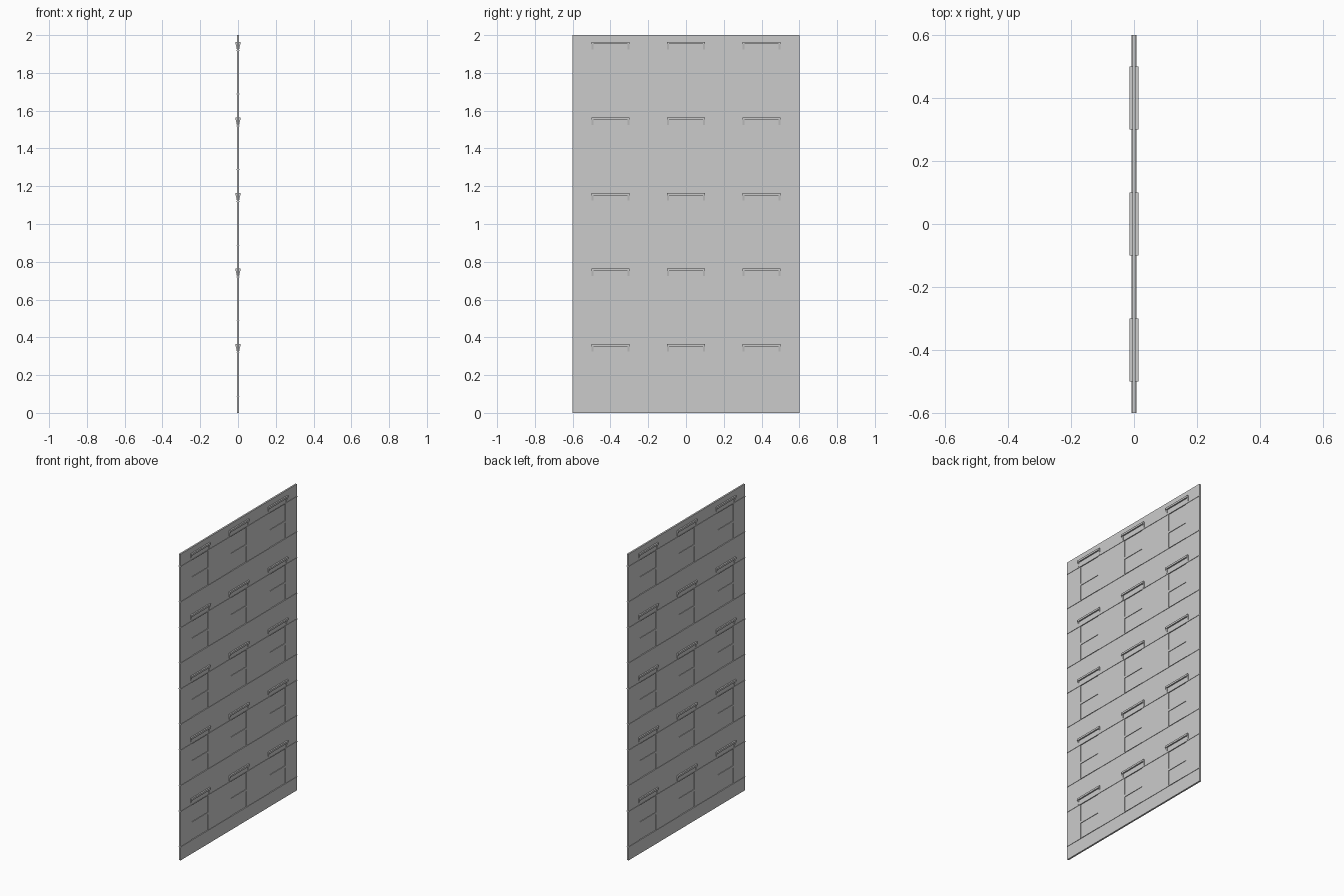
import bpy, bmesh

if "Cube" in bpy.data.objects:
    bpy.data.objects.remove(bpy.data.objects["Cube"])

COLUMNS = [-0.4, 0.0, 0.4]
ROWS = [0.4 * i for i in range(5)]
SILL, HEAD, HALF_W = 0.09, 0.317, 0.08
WALL_T, GLASS_T, COURSE_T, HOOD_T = 0.0055, 0.002, 0.008, 0.0145


def finish(bm, name):
    bmesh.ops.recalc_face_normals(bm, faces=bm.faces)
    me = bpy.data.meshes.new(name)
    bm.to_mesh(me)
    bm.free()
    ob = bpy.data.objects.new(name, me)
    bpy.context.collection.objects.link(ob)
    return ob


def prism(name, profile, y0, y1):
    """Extrude an x-z profile along y."""
    bm = bmesh.new()
    face = bm.faces.new([bm.verts.new((x, y0, z)) for x, z in profile])
    out = bmesh.ops.extrude_face_region(bm, geom=[face])
    verts = [v for v in out["geom"] if isinstance(v, bmesh.types.BMVert)]
    bmesh.ops.translate(bm, verts=verts, vec=(0, y1 - y0, 0))
    return finish(bm, name)


def bar(name, t, y0, y1, z0, z1):
    return prism(name, [(-t, z0), (t, z0), (t, z1), (-t, z1)], y0, y1)


# Wall sheet: grid of cells with the window cells left open, then thickened
ys = [-0.6] + [c + s * HALF_W for c in COLUMNS for s in (-1, 1)] + [0.6]
zs = [0.0] + [r + h for r in ROWS for h in (SILL, HEAD)] + [2.0]
bm = bmesh.new()
grid = [[bm.verts.new((0, y, z)) for z in zs] for y in ys]
for i in range(len(ys) - 1):
    for j in range(len(zs) - 1):
        if i % 2 and j % 2:
            continue
        bm.faces.new([grid[i][j], grid[i + 1][j], grid[i + 1][j + 1], grid[i][j + 1]])
wall = finish(bm, "wall")
solid = wall.modifiers.new("thickness", "SOLIDIFY")
solid.thickness = WALL_T * 2
solid.offset = 0

for r in ROWS:
    # Thin string courses at sill and head height
    bar("sill_course", COURSE_T, -0.6, 0.6, r + SILL - 0.004, r + SILL)
    bar("head_course", COURSE_T, -0.6, 0.6, r + HEAD, r + HEAD + 0.004)
    for c in COLUMNS:
        # Recessed pane and the sash rail across its middle
        bar("window_pane", GLASS_T, c - HALF_W, c + HALF_W, r + SILL, r + HEAD)
        bar("sash_rail", 0.0055, c - HALF_W, c + HALF_W, r + 0.192, r + 0.206)
        # Hood slab above the window, with a tapered bracket at each end
        bar("window_hood", HOOD_T, c - 0.1, c + 0.1, r + 0.352, r + 0.364)
        for y in (c - 0.1, c + 0.09):
            prism("hood_bracket", [(-0.006, r + 0.325), (0.006, r + 0.325),
                                   (0.012, r + 0.352), (-0.012, r + 0.352)], y, y + 0.01)
